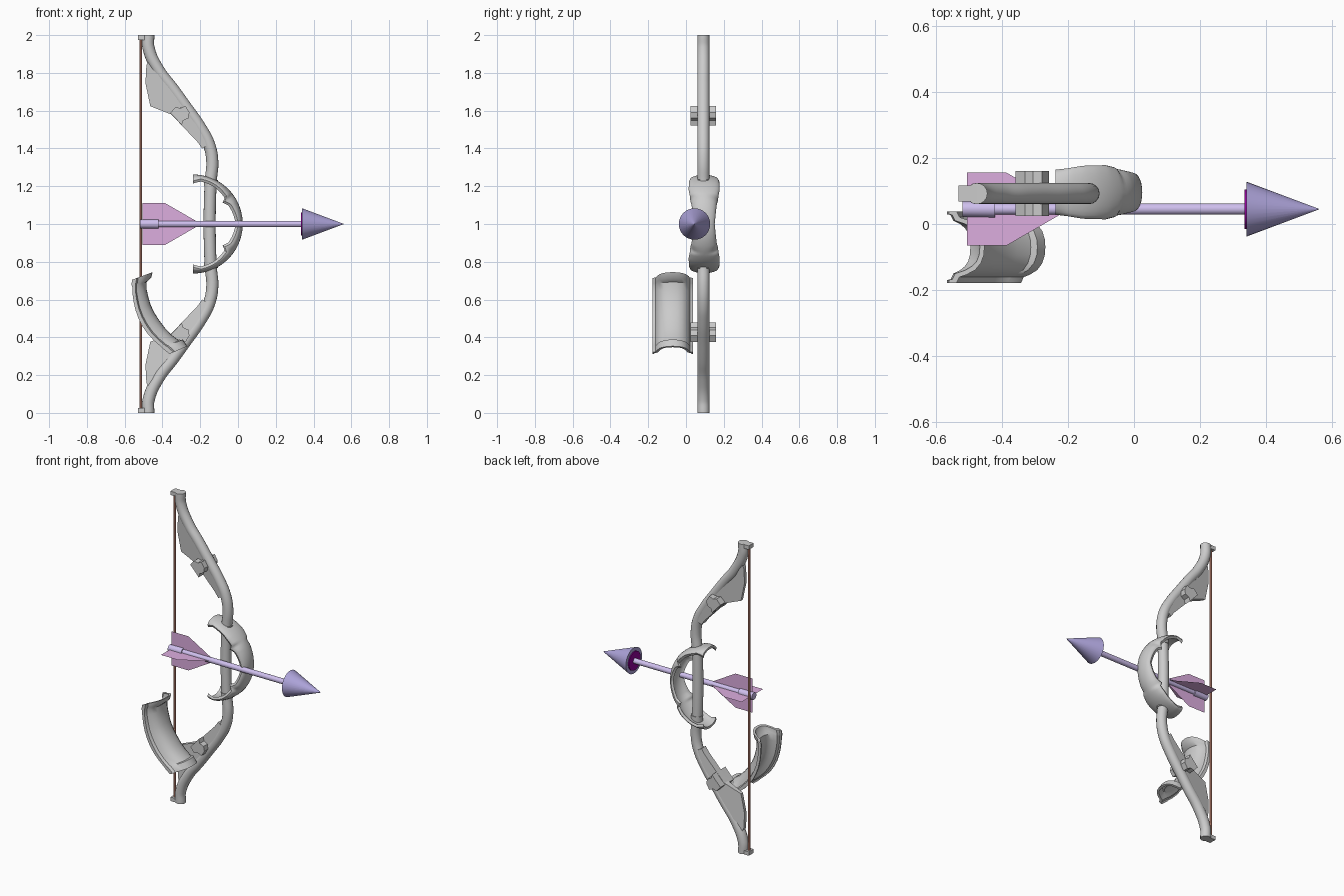
import bpy, bmesh, math
from mathutils import Matrix, Vector

if "Cube" in bpy.data.objects:
    bpy.data.objects.remove(bpy.data.objects["Cube"])

BOW_Y, ARROW_Y = 0.092, 0.045


def material(name, rgb):
    m = bpy.data.materials.new(name)
    m.diffuse_color = (*rgb, 1)
    m.use_nodes = True
    m.node_tree.nodes["Principled BSDF"].inputs["Base Color"].default_value = m.diffuse_color
    return m


LILAC = material("lilac", (0.62, 0.52, 0.85))
VIOLET = material("violet", (0.42, 0.37, 0.70))
PURPLE = material("purple", (0.28, 0.0, 0.32))
PINK = material("pink", (0.72, 0.42, 0.74))
RUST = material("rust", (0.75, 0.33, 0.24))


def finish(name, bm, mat=None, angle=35, recalc=True):
    if recalc:
        bmesh.ops.recalc_face_normals(bm, faces=bm.faces)
    me = bpy.data.meshes.new(name)
    bm.to_mesh(me)
    bm.free()
    ob = bpy.data.objects.new(name, me)
    bpy.context.collection.objects.link(ob)
    if mat:
        me.materials.append(mat)
    bpy.ops.object.select_all(action='DESELECT')
    ob.select_set(True)
    bpy.context.view_layer.objects.active = ob
    bpy.ops.object.shade_smooth_by_angle(angle=math.radians(angle))
    return ob


def rod(name, a, b, r1, r2, mat=None, sides=24):
    a, b = Vector(a), Vector(b)
    bm = bmesh.new()
    rot = (b - a).to_track_quat('Z', 'Y').to_matrix().to_4x4()
    bmesh.ops.create_cone(bm, cap_ends=True, segments=sides, radius1=r1, radius2=r2,
                          depth=(b - a).length, matrix=Matrix.Translation((a + b) / 2) @ rot)
    return finish(name, bm, mat)


def loft(name, rings, mat=None, angle=35):
    # Skin a row of closed rings and cap both ends
    bm = bmesh.new()
    vs = [[bm.verts.new(p) for p in r] for r in rings]
    n = len(vs[0])
    for r, s in zip(vs, vs[1:]):
        for i in range(n):
            j = (i + 1) % n
            bm.faces.new((r[i], r[j], s[j], s[i]))
    bm.faces.new(vs[0])
    bm.faces.new(vs[-1])
    return finish(name, bm, mat, angle)


def plate(name, pts, flip, y=BOW_Y):
    # Flat outline in x and z with a half thickness at each point
    rings = [[(x, y + s * h, 1 + flip * (z - 1)) for x, z, h in pts] for s in (-1, 1)]
    return loft(name, rings, angle=25)


def interp(table, t):
    for (a, p), (b, q) in zip(table, table[1:]):
        if t <= b:
            return p + (q - p) * (t - a) / (b - a)
    return table[-1][1]


# Bow limbs and core: one round tube through mirrored points
half = [(-.475, 2), (-.473, 1.93), (-.418, 1.81), (-.347, 1.717), (-.282, 1.627),
        (-.2, 1.51), (-.153, 1.42), (-.136, 1.33), (-.145, 1.22)]
path = half + [(x, 2 - z) for x, z in reversed(half)]
cu = bpy.data.curves.new("bow_limbs", 'CURVE')
cu.dimensions = '3D'
cu.bevel_depth, cu.bevel_resolution, cu.resolution_u = 0.032, 6, 6
cu.use_fill_caps = True
sp = cu.splines.new('BEZIER')
sp.bezier_points.add(len(path) - 1)
for bp, (x, z) in zip(sp.bezier_points, path):
    bp.co = (x, BOW_Y, z)
    bp.handle_left_type = bp.handle_right_type = 'AUTO'
tmp = bpy.data.objects.new("bow_limbs_path", cu)
bpy.context.collection.objects.link(tmp)
bm = bmesh.new()
me = bpy.data.meshes.new_from_object(tmp.evaluated_get(bpy.context.evaluated_depsgraph_get()))
bm.from_mesh(me)
bpy.data.objects.remove(tmp)
bmesh.ops.remove_doubles(bm, verts=bm.verts, dist=1e-5)
finish("bow_limbs", bm)

# Limb fins, clips, string tips and grip rings, above and below
fin = [(-.464, 1.883, .02), (-.485, 1.84, .012), (-.49, 1.745, .01), (-.464, 1.623, .01),
       (-.353, 1.58, .02), (-.29, 1.627, .03), (-.35, 1.717, .03), (-.42, 1.81, .03)]
brace = [(-.353, 1.58, .022), (-.215, 1.435, .022), (-.19, 1.40, .022),
         (-.155, 1.42, .03), (-.2, 1.51, .03), (-.284, 1.623, .03)]
clip = [(-.358, 1.588), (-.33, 1.62), (-.305, 1.613), (-.278, 1.625), (-.257, 1.59),
        (-.263, 1.56), (-.29, 1.548), (-.298, 1.522), (-.322, 1.55)]
tip = [(-.53, 2), (-.47, 2), (-.47, 1.975), (-.53, 1.975)]
for side, f in (("upper", 1), ("lower", -1)):
    plate(side + "_limb_fin", fin, f)
    plate(side + "_limb_brace", brace, f)
    plate(side + "_clip", [(x, z, .068) for x, z in clip], f)
    plate(side + "_string_tip", [(x, z, .024) for x, z in tip], f)
    rod(side + "_grip_ring", (-.144, BOW_Y, 1 + f * .2), (-.143, BOW_Y, 1 + f * .235), .036, .036)

# Bowstring
rod("bowstring", (-.515, BOW_Y, .01), (-.515, BOW_Y, 1.99), .008, .008, RUST, 10)

# Hand guard: half-round band with an arched section
edge = [(0, .232), (28, .218), (36, .200), (40, .224), (60, .233), (80, .236), (90, .222)]
width = [(0, .056), (25, .066), (50, .082), (70, .080), (82, .072), (90, .068)]
rings = []
for k in range(-45, 46):
    a = k * 2
    e, w, t = interp(edge, abs(a)), interp(width, abs(a)), math.radians(a)
    outer = []
    for i in range(-6, 7):
        u = math.sin(i / 6 * math.pi / 2)
        outer.append((w * u, e + .006 + (.256 - e) * math.sqrt(max(0, 1 - u * u))))
    sec = outer + [(y * .9, r - .014) for y, r in reversed(outer)]
    rings.append([(-.237 + r * math.cos(t), .096 + y, 1 + r * math.sin(t)) for y, r in sec])
loft("hand_guard", rings)

# Loose arm cover: saddle-shaped channel with flared end rims (edge point, crest point)
frames = [(-.56, .705, -.452, .745), (-.565, .675, -.46, .715), (-.56, .672, -.485, .692),
          (-.559, .635, -.484, .655), (-.553, .59, -.475, .615), (-.543, .545, -.463, .573),
          (-.527, .5, -.443, .53), (-.505, .457, -.417, .49), (-.477, .417, -.387, .45),
          (-.443, .381, -.353, .414), (-.402, .346, -.312, .383), (-.40, .342, -.292, .388),
          (-.362, .312, -.268, .353)]
out = [(1, 0), (1, .22), (.84, .3), (.77, .5), (.64, .74), (.45, .9), (.23, .98)]
inn = [(.22, .85), (.4, .78), (.54, .64), (.65, .45), (.74, .18), (.9, .1), (.92, 0)]
sec = ([(-u, v) for u, v in out] + [(0, 1)] + out[::-1]
       + [(u, v) for u, v in inn[::-1]] + [(0, .87)] + [(-u, v) for u, v in inn])
loft("arm_cover", [[(ex + (cx - ex) * v, -.07 + .108 * u, ez + (cz - ez) * v) for u, v in sec]
                   for ex, ez, cx, cz in frames])

# Arrow: shaft, nock, head
rod("arrow_shaft", (-.51, ARROW_Y, 1), (.345, ARROW_Y, 1), .017, .017, LILAC)
rod("arrow_nock", (-.518, ARROW_Y, 1), (-.42, ARROW_Y, 1), .023, .025, LILAC)
rod("arrow_head", (.34, ARROW_Y, 1), (.56, ARROW_Y, 1), .083, .0005, VIOLET, 32)
rod("arrow_head_base", (.334, ARROW_Y, 1), (.345, ARROW_Y, 1), .06, .06, PURPLE, 32)

# Four thin fletching vanes
bm = bmesh.new()
for k in range(4):
    c, s = math.cos(k * math.pi / 2), math.sin(k * math.pi / 2)
    bm.faces.new([bm.verts.new((x, ARROW_Y + r * c, 1 + r * s)) for x, r in
                  ((-.505, .012), (-.505, .11), (-.385, .11), (-.222, .016), (-.222, .012))])
finish("arrow_fletching", bm, PINK, recalc=False)
